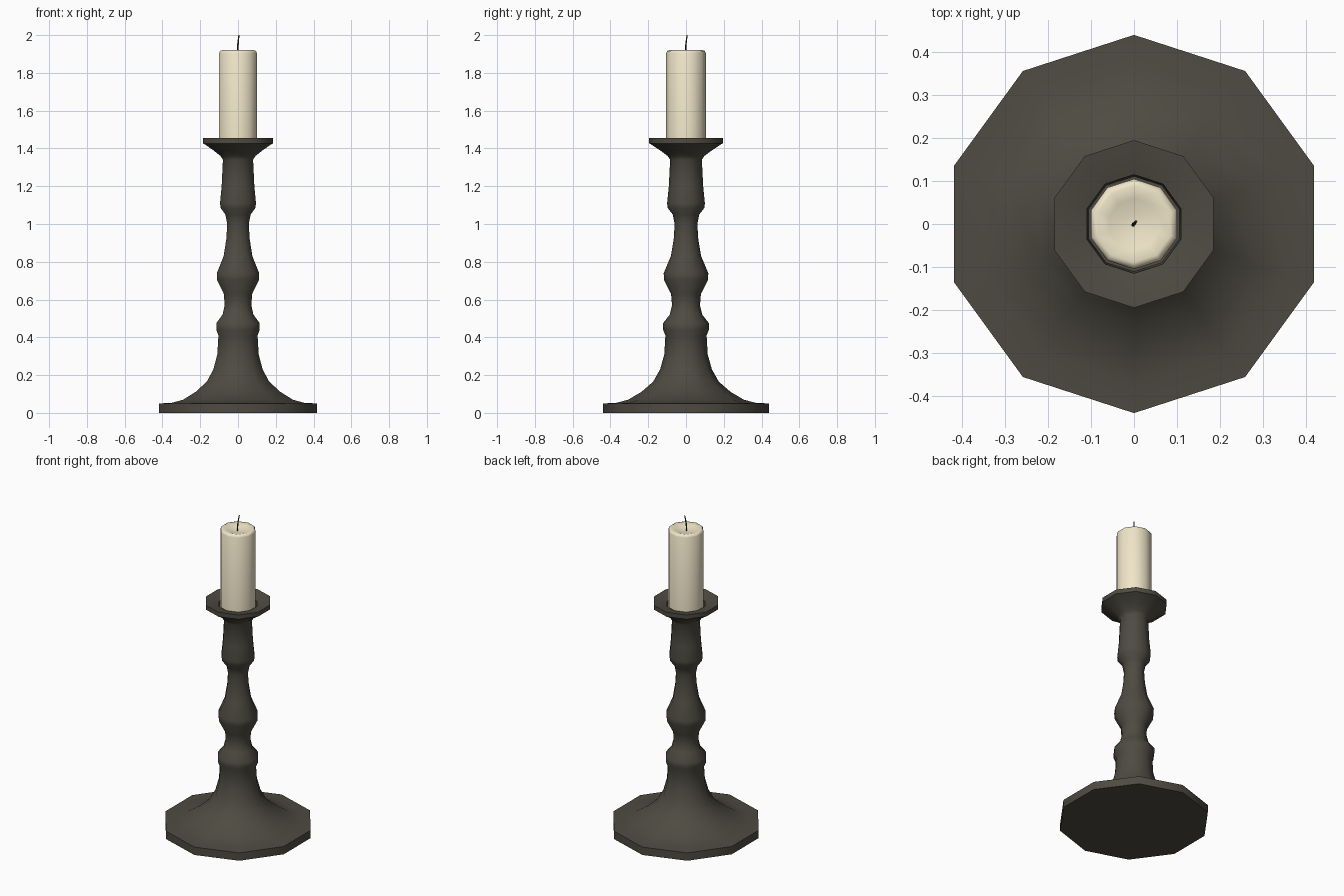
import bpy, bmesh, math
from mathutils import Vector

if "Cube" in bpy.data.objects:
    bpy.data.objects.remove(bpy.data.objects["Cube"])

SIDES = 10


def material(name, rgb):
    m = bpy.data.materials.new(name)
    m.diffuse_color = (*rgb, 1)
    m.use_nodes = True
    m.node_tree.nodes["Principled BSDF"].inputs["Base Color"].default_value = m.diffuse_color
    return m


def finish(name, bm, mat, angle):
    bmesh.ops.recalc_face_normals(bm, faces=bm.faces)
    me = bpy.data.meshes.new(name)
    bm.to_mesh(me)
    bm.free()
    me.materials.append(mat)
    ob = bpy.data.objects.new(name, me)
    bpy.context.collection.objects.link(ob)
    bpy.ops.object.select_all(action='DESELECT')
    ob.select_set(True)
    bpy.context.view_layer.objects.active = ob
    bpy.ops.object.shade_smooth_by_angle(angle=math.radians(angle))
    return ob


def skin(bm, rings):
    """Join successive vertex rings and cap both ends."""
    n = len(rings[0])
    for a, b in zip(rings, rings[1:]):
        for i in range(n):
            j = (i + 1) % n
            bm.faces.new((a[i], a[j], b[j], b[i]))
    bm.faces.new(rings[0])
    bm.faces.new(rings[-1])


def lathe(name, profile, mat, angle):
    """Ten-sided turning with a corner on the y axis."""
    bm = bmesh.new()
    rings = []
    for r, z in profile:
        angs = [math.pi / 2 + 2 * math.pi * i / SIDES for i in range(SIDES)]
        rings.append([bm.verts.new((r * math.cos(a), r * math.sin(a), z)) for a in angs])
    skin(bm, rings)
    return finish(name, bm, mat, angle)


iron = material("dark_metal", (0.075, 0.07, 0.053))
wax = material("wax", (0.87, 0.79, 0.58))
char = material("charred_wick", (0.03, 0.027, 0.024))

# Turned stick: foot, knops, stem, drip pan and candle socket
lathe("candlestick", [
    (0.44, 0), (0.44, 0.05), (0.37, 0.053), (0.305, 0.07), (0.235, 0.112),
    (0.174, 0.165), (0.137, 0.23), (0.115, 0.31), (0.109, 0.41),
    (0.121, 0.44), (0.121, 0.475), (0.086, 0.52), (0.074, 0.57), (0.079, 0.63),
    (0.117, 0.705), (0.118, 0.74), (0.08, 0.83), (0.065, 0.92), (0.06, 1.0),
    (0.07, 1.05), (0.097, 1.085), (0.1, 1.11), (0.091, 1.2), (0.084, 1.34),
    (0.097, 1.36), (0.137, 1.39), (0.182, 1.42), (0.195, 1.427), (0.195, 1.455),
    (0.16, 1.449), (0.115, 1.436), (0.111, 1.38)], iron, 45)

# Candle with a rounded top edge and a shallow melt pool
lathe("candle", [
    (0.105, 1.375), (0.105, 1.905), (0.1, 1.916), (0.089, 1.92),
    (0.06, 1.912), (0.025, 1.903)], wax, 50)

# Slightly bent wick
bm = bmesh.new()
rings = []
for x, y, z, r in [(-0.002, -0.002, 1.89, 0.0045), (-0.002, -0.002, 1.93, 0.0045),
                   (0.001, 0.001, 1.965, 0.004), (0.005, 0.006, 2.0, 0.003)]:
    rings.append([bm.verts.new(Vector((x + r * math.cos(a), y + r * math.sin(a), z)))
                  for a in (math.tau * i / 6 for i in range(6))])
skin(bm, rings)
finish("wick", bm, char, 70)
